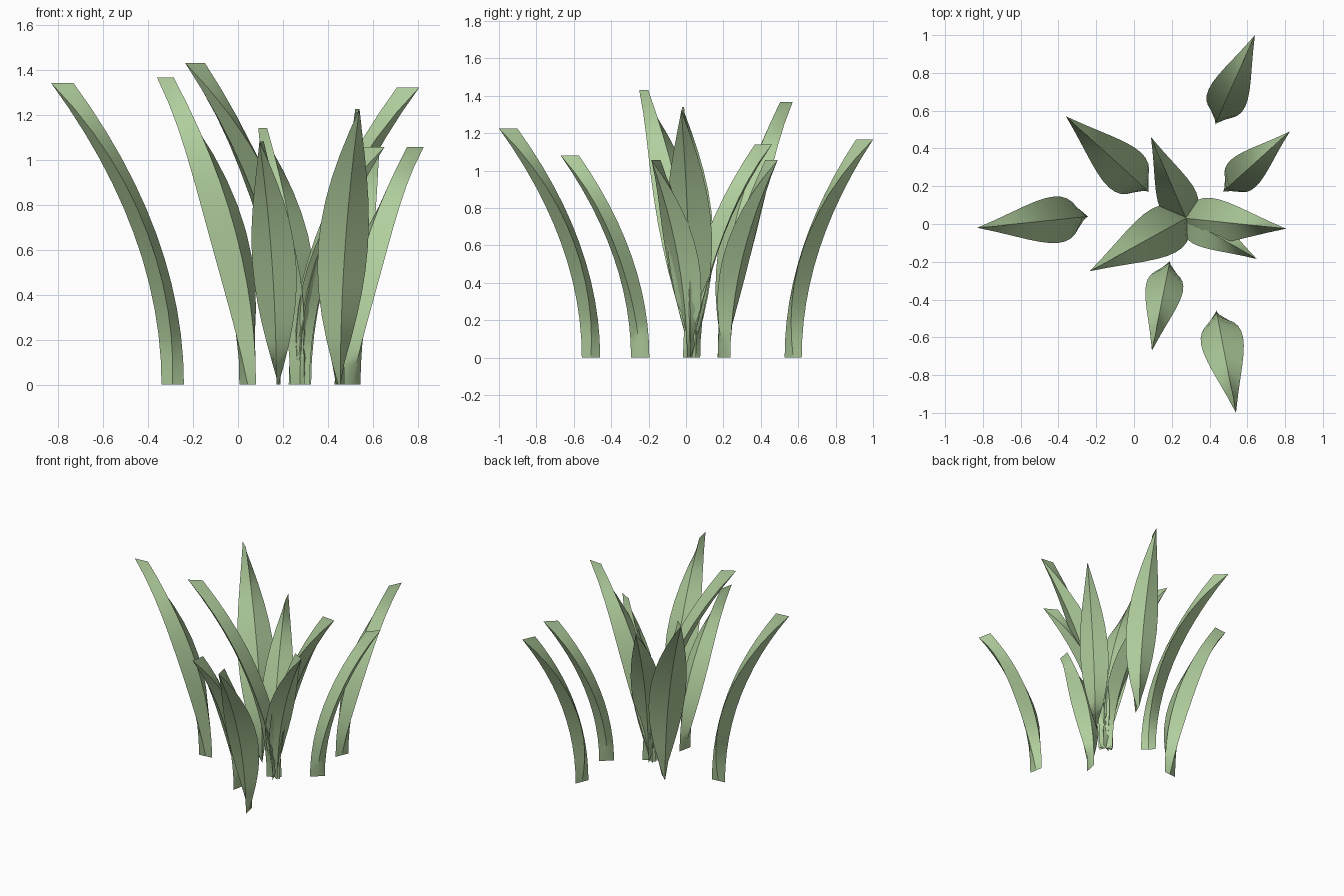
import bpy
import bmesh
import math
from mathutils import Vector

cube = bpy.data.objects.get("Cube")
if cube:
    bpy.data.objects.remove(cube, do_unlink=True)

green = bpy.data.materials.new("leaf green")
green.use_nodes = True
colour = (0.44, 0.62, 0.34, 1)
green.diffuse_color = colour
green.node_tree.nodes["Principled BSDF"].inputs["Base Color"].default_value = colour

SEGMENTS = 12
HALF_THICK = 0.05


def blade(name, base, tip, height):
    """Arching leaf with a diamond section that pinches to a ridge at both ends."""
    base, tip = Vector((*base, 0)), Vector((*tip, 0))
    out = (tip - base).normalized()
    side = Vector((-out.y, out.x, 0))
    lean = (tip - base).length - HALF_THICK
    bm = bmesh.new()
    rings = []
    for i in range(SEGMENTS + 1):
        t = i / SEGMENTS
        centre = base + out * lean * t ** 2 + Vector((0, 0, height * t))
        half_width = 0.092 * height * math.sin(math.pi * t)
        edge = centre + out * HALF_THICK * t ** 6
        corners = (centre + out * HALF_THICK, edge + side * half_width,
                   centre - out * HALF_THICK, edge - side * half_width)
        rings.append([bm.verts.new(c) for c in corners])
    for low, high in zip(rings, rings[1:]):
        for k in range(4):
            n = (k + 1) % 4
            bm.faces.new((low[k], low[n], high[n], high[k]))
    bmesh.ops.remove_doubles(bm, verts=bm.verts[:], dist=0.0005)
    bmesh.ops.recalc_face_normals(bm, faces=bm.faces[:])
    mesh = bpy.data.meshes.new(name)
    bm.to_mesh(mesh)
    bm.free()
    mesh.materials.append(green)
    obj = bpy.data.objects.new(name, mesh)
    bpy.context.collection.objects.link(obj)
    bpy.ops.object.select_all(action="DESELECT")
    obj.select_set(True)
    bpy.context.view_layer.objects.active = obj
    bpy.ops.object.shade_smooth_by_angle(angle=math.radians(30))


# Clump of blades sharing one root
root = (0.275, 0.03)
blade("clump_blade_tall", root, (-0.235, -0.25), 1.43)
blade("clump_blade_back", root, (0.09, 0.46), 1.14)
blade("clump_blade_left", root, (0.805, -0.025), 1.32)
blade("clump_blade_low", root, (0.65, -0.185), 1.055)

# Single blades around the clump
blade("right_blade", (-0.29, 0.035), (-0.83, -0.02), 1.34)
blade("back_right_blade", (0.043, 0.203), (-0.36, 0.57), 1.365)
blade("back_left_blade", (0.507, 0.204), (0.825, 0.49), 1.055)
blade("back_blade", (0.45, 0.573), (0.64, 1.0), 1.165)
blade("front_blade", (0.18, -0.245), (0.095, -0.67), 1.08)
blade("front_left_blade", (0.445, -0.508), (0.54, -1.0), 1.225)
